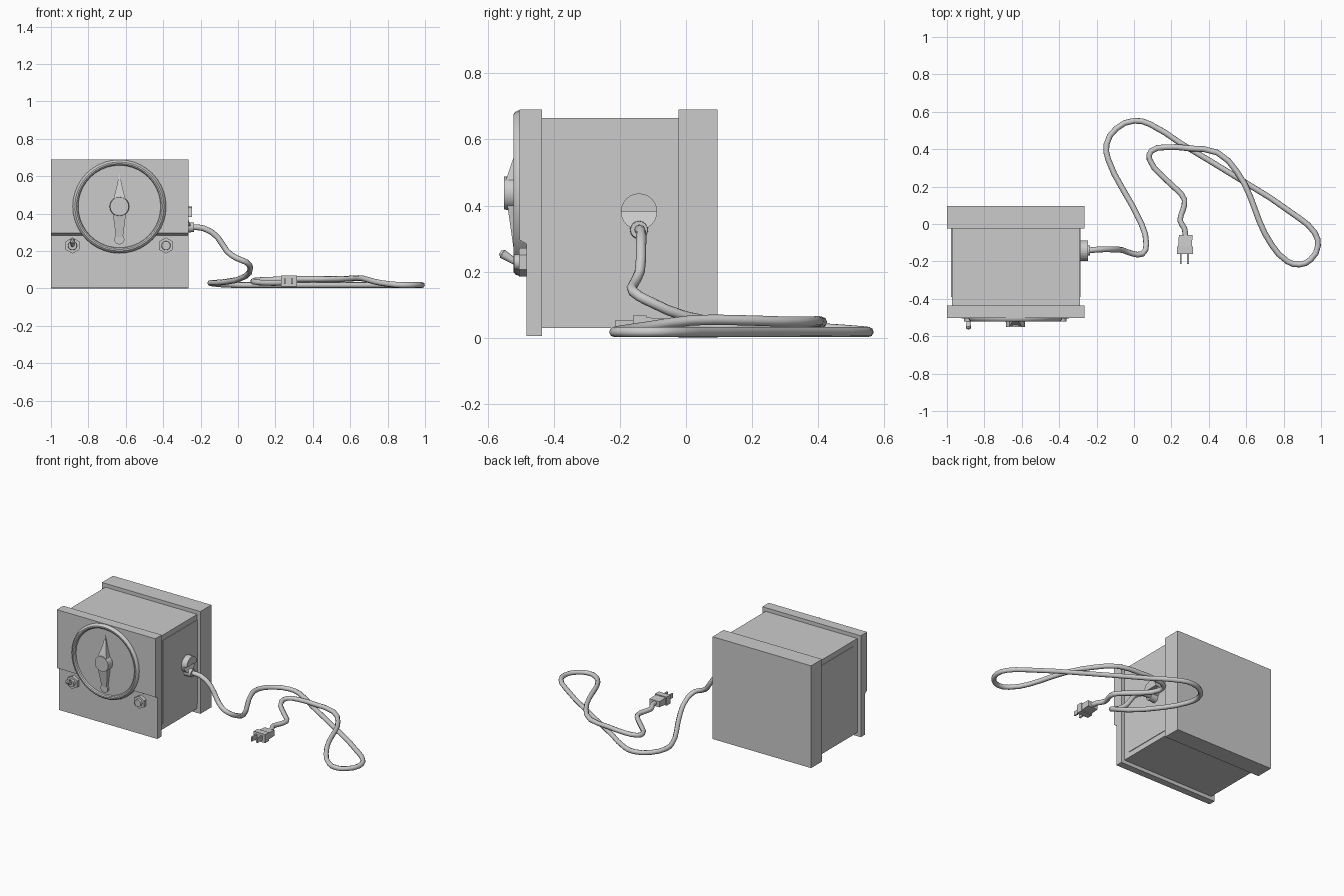
import bpy, bmesh, math
from mathutils import Vector

if "Cube" in bpy.data.objects:
    bpy.data.objects.remove(bpy.data.objects["Cube"])


def mesh_object(name, bm, smooth=False):
    bmesh.ops.recalc_face_normals(bm, faces=bm.faces)
    me = bpy.data.meshes.new(name)
    bm.to_mesh(me)
    bm.free()
    ob = bpy.data.objects.new(name, me)
    bpy.context.collection.objects.link(ob)
    if smooth:
        for o in bpy.context.selected_objects:
            o.select_set(False)
        ob.select_set(True)
        bpy.context.view_layer.objects.active = ob
        bpy.ops.object.shade_smooth_by_angle(angle=math.radians(35))
    return ob


def box(name, x0, x1, y0, y1, z0, z1):
    bm = bmesh.new()
    bmesh.ops.create_cube(bm, size=1)
    for v in bm.verts:
        v.co = ((x0 + x1) / 2 + v.co.x * (x1 - x0),
                (y0 + y1) / 2 + v.co.y * (y1 - y0),
                (z0 + z1) / 2 + v.co.z * (z1 - z0))
    return mesh_object(name, bm)


def prism(name, front, back):
    """Solid between two matching outlines."""
    bm = bmesh.new()
    a = [bm.verts.new(p) for p in front]
    b = [bm.verts.new(p) for p in back]
    bm.faces.new(a)
    bm.faces.new(b[::-1])
    for i in range(len(a)):
        j = (i + 1) % len(a)
        bm.faces.new((a[i], b[i], b[j], a[j]))
    return mesh_object(name, bm)


def rod(name, start, end, r0, r1, sides=16):
    """Cylinder or cone between two points."""
    start, end = Vector(start), Vector(end)
    d = end - start
    bm = bmesh.new()
    bmesh.ops.create_cone(bm, cap_ends=True, segments=sides, radius1=r0, radius2=r1, depth=d.length)
    bm.transform(d.to_track_quat('Z', 'Y').to_matrix().to_4x4())
    bmesh.ops.translate(bm, verts=bm.verts, vec=(start + end) / 2)
    return mesh_object(name, bm, sides > 8)


def lathe_y(name, profile, cx, cz, sides):
    """Revolve (radius, y) points round an axis along y."""
    bm = bmesh.new()
    vs = [bm.verts.new((cx + r, y, cz)) for r, y in profile]
    es = [bm.edges.new(p) for p in zip(vs, vs[1:])]
    bmesh.ops.spin(bm, geom=vs + es, cent=(cx, 0, cz), axis=(0, 1, 0),
                   angle=math.tau, steps=sides)
    bmesh.ops.remove_doubles(bm, verts=bm.verts, dist=1e-4)
    return mesh_object(name, bm, True)


# Housing: back cover, body, raised side panels
box("back_cover", -1.0, -0.265, -0.023, 0.095, 0.0, 0.69)
box("body", -0.974, -0.289, -0.44, -0.02, 0.03, 0.665)
for side, x0, x1 in (("left", -0.978, -0.96), ("right", -0.30, -0.285)):
    box(side + "_side_panel", x0, x1, -0.39, -0.02, 0.065, 0.63)

# Stepped front plate, upper part proud of the lower part
section = [(-0.435, 0.006), (-0.482, 0.006), (-0.482, 0.284),
           (-0.503, 0.296), (-0.503, 0.69), (-0.435, 0.69)]
prism("front_plate", [(-1.0, y, z) for y, z in section], [(-0.265, y, z) for y, z in section])

# Dial with rounded rim
CX, CZ = -0.634, 0.438
lathe_y("dial", [(0.25, -0.478), (0.25, -0.506), (0.246, -0.516), (0.238, -0.522), (0.23, -0.522),
                 (0.223, -0.517), (0.22, -0.506), (0, -0.506)], CX, CZ, 40)

# Pointer knob: hub, sloping needle, tail with round end
rod("knob_hub", (CX, -0.503, CZ), (CX, -0.55, CZ), 0.053, 0.05, 24)
half = [(0.034, 0.47, -0.547), (0.014, 0.55, -0.52), (0.008, 0.58, -0.515)]
needle = [(CX + x, y, z) for x, z, y in half] + [(CX, -0.51, 0.615)] \
    + [(CX - x, y, z) for x, z, y in half[::-1]]
prism("knob_needle", needle, [(x, -0.503, z) for x, y, z in needle])
tail = [(CX - 0.035, -0.54, 0.40), (CX + 0.035, -0.54, 0.40),
        (CX + 0.017, -0.52, 0.26), (CX - 0.017, -0.52, 0.26)]
prism("knob_tail", tail, [(x, -0.503, z) for x, y, z in tail])
rod("knob_tail_end", (CX, -0.503, 0.262), (CX, -0.522, 0.262), 0.027, 0.027)

# Hex nuts and bushings, toggle lever on the left one
BZ = 0.229
for side, x in (("left", -0.885), ("right", -0.385)):
    hexa = [(x + 0.043 * math.sin(i * math.pi / 3), BZ + 0.043 * math.cos(i * math.pi / 3))
            for i in range(6)]
    prism(side + "_nut", [(u, -0.505, w) for u, w in hexa], [(u, -0.48, w) for u, w in hexa])
    rod(side + "_bushing", (x, -0.50, BZ), (x, -0.52, BZ), 0.025, 0.023)
rod("toggle_lever", (-0.885, -0.51, 0.226), (-0.885, -0.556, 0.255), 0.009, 0.014)
rod("toggle_lever_tip", (-0.885, -0.554, 0.254), (-0.885, -0.562, 0.259), 0.014, 0.006)

# Cord fitting: raised upper half disc, slanted lower half, collar
FY, FZ, FR = -0.142, 0.382, 0.055
for name, s, x_flat, x_rim in (("fitting_upper", 1, -0.245, -0.245),
                               ("fitting_lower", -1, -0.27, -0.25)):
    arc = [(FY + FR * math.cos(i * math.pi / 12), s * FR * math.sin(i * math.pi / 12))
           for i in range(13)]
    prism(name, [(x_flat + (x_rim - x_flat) * abs(h) / FR, y, FZ + h) for y, h in arc],
          [(-0.295, y, FZ + h) for y, h in arc])
rod("cord_collar", (-0.29, FY, 0.327), (-0.236, FY, 0.327), 0.028, 0.026)

# Power cord
path = [(-.25, -.142, .327), (-.185, -.136, .322), (-.11, -.136, .275), (-.06, -.14, .2),
        (-.01, -.158, .163), (.045, -.16, .14), (.066, -.11, .11), (.04, 0, .065),
        (-.065, .195, .035), (-.138, .345, .03), (-.147, .425, .028), (-.095, .51, .022),
        (0, .552, .018), (.083, .535, .018), (.243, .435, .018), (.565, .24, .018),
        (.885, .03, .018), (.965, -.045, .018), (.984, -.115, .018), (.945, -.19, .018),
        (.885, -.217, .018), (.82, -.2, .022), (.735, -.11, .035), (.67, .015, .053),
        (.62, .15, .054), (.55, .28, .05), (.445, .382, .05), (.297, .404, .05),
        (.163, .41, .046), (.092, .39, .042), (.083, .345, .036), (.147, .26, .03),
        (.227, .185, .03), (.27, .13, .033), (.262, .075, .036), (.246, .02, .038),
        (.27, -.025, .04), (.275, -.065, .04)]
cu = bpy.data.curves.new("power_cord", 'CURVE')
cu.dimensions = '3D'
cu.bevel_depth = 0.0155
cu.bevel_resolution = 2
cu.resolution_u = 2
cu.use_fill_caps = True
sp = cu.splines.new('BEZIER')
sp.bezier_points.add(len(path) - 1)
for bp, p in zip(sp.bezier_points, path):
    bp.co = p
    bp.handle_left_type = bp.handle_right_type = 'AUTO'
cord = bpy.data.objects.new("power_cord", cu)
bpy.context.collection.objects.link(cord)
for o in bpy.context.selected_objects:
    o.select_set(False)
cord.select_set(True)
bpy.context.view_layer.objects.active = cord
bpy.ops.object.convert(target='MESH')
bpy.ops.object.shade_smooth_by_angle(angle=math.radians(50))

# Plug: tapered body, flange and two flat prongs
prism("plug_body", [(.234, -.152, .014), (.31, -.152, .014), (.31, -.152, .064), (.234, -.152, .064)],
      [(.24, -.058, .02), (.312, -.058, .02), (.312, -.058, .058), (.24, -.058, .058)])
box("plug_flange", .229, .315, -.16, -.12, .01, .068)
for n, x in (("left", .249), ("right", .288)):
    box(n + "_prong", x - .004, x + .006, -.213, -.15, .025, .054)
